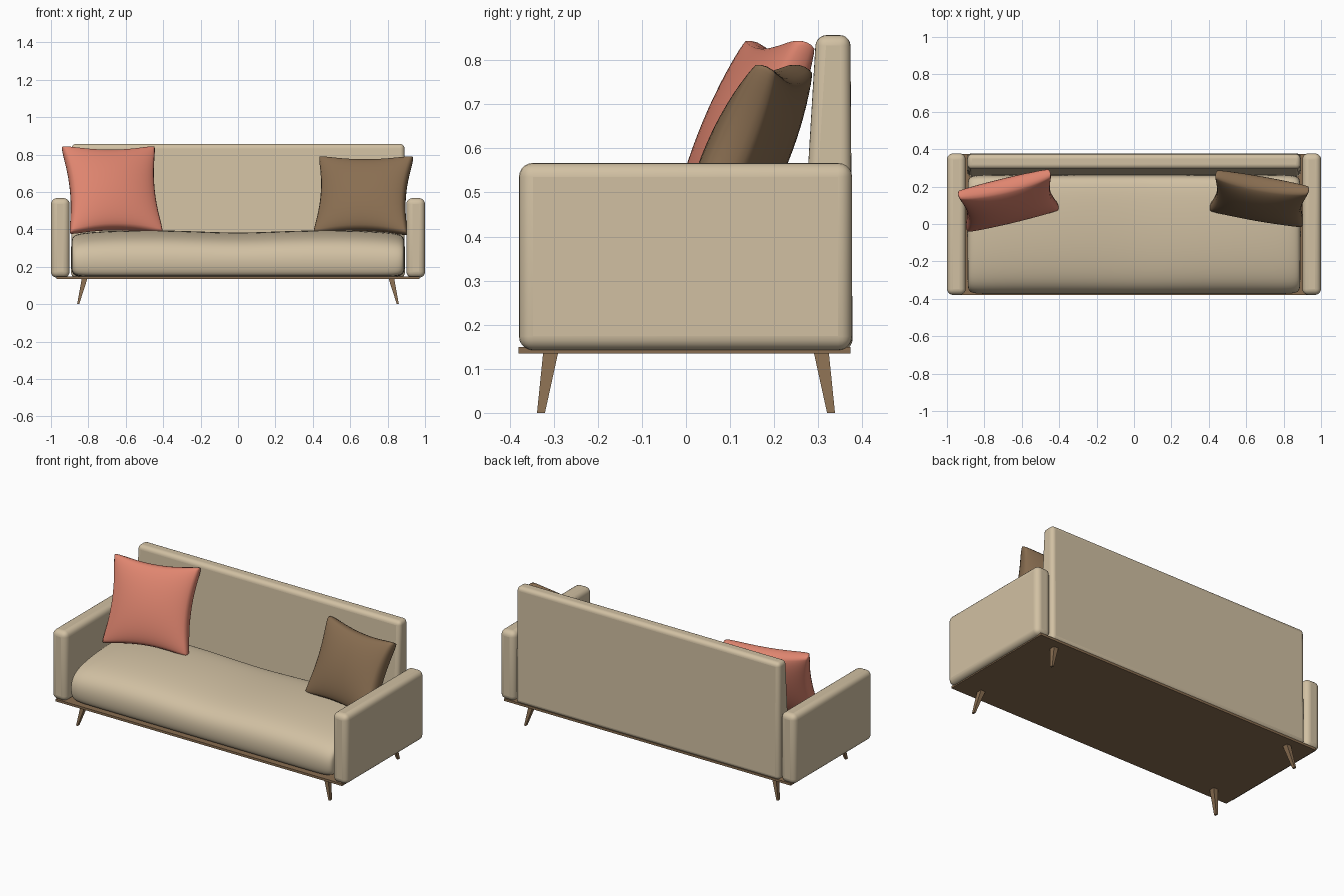
import bpy, bmesh, math
from mathutils import Matrix, Vector

if "Cube" in bpy.data.objects:
    bpy.data.objects.remove(bpy.data.objects["Cube"])


def material(name, rgb):
    m = bpy.data.materials.new(name)
    m.diffuse_color = (*rgb, 1)
    m.use_nodes = True
    m.node_tree.nodes["Principled BSDF"].inputs["Base Color"].default_value = m.diffuse_color
    return m


FABRIC = material("beige fabric", (0.64, 0.53, 0.365))
CORAL = material("coral fabric", (0.74, 0.235, 0.16))
BROWN = material("brown wood and fabric", (0.25, 0.155, 0.082))


def make(name, verts, faces, mat, angle=None):
    me = bpy.data.meshes.new(name)
    me.from_pydata(verts, [], faces)
    bm = bmesh.new()
    bm.from_mesh(me)
    bmesh.ops.remove_doubles(bm, verts=bm.verts, dist=1e-5)
    bmesh.ops.recalc_face_normals(bm, faces=bm.faces)
    bm.to_mesh(me)
    bm.free()
    me.materials.append(mat)
    ob = bpy.data.objects.new(name, me)
    bpy.context.collection.objects.link(ob)
    if angle:
        bpy.context.view_layer.objects.active = ob
        ob.select_set(True)
        bpy.ops.object.shade_smooth_by_angle(angle=math.radians(angle))
        ob.select_set(False)
    return ob


def block(name, bottom, top, z0, z1, mat, bevel=0, angle=None):
    """Box whose bottom and top rectangles (x0, x1, y0, y1) may differ."""
    verts = []
    for (x0, x1, y0, y1), z in ((bottom, z0), (top, z1)):
        verts += [(x0, y0, z), (x1, y0, z), (x1, y1, z), (x0, y1, z)]
    faces = [(0, 1, 2, 3), (4, 5, 6, 7)]
    faces += [(i, (i + 1) % 4, (i + 1) % 4 + 4, i + 4) for i in range(4)]
    ob = make(name, verts, faces, mat, angle)
    if bevel:
        b = ob.modifiers.new("rounding", "BEVEL")
        b.width, b.segments = bevel, 5
        b.limit_method = "NONE"
        for p in ob.data.polygons:
            p.use_smooth = True
    return ob


# Base board and splayed tapered legs
board = (-0.97, 0.97, -0.38, 0.373)
block("base_board", board, board, 0.135, 0.149, BROWN)
for sx, side in ((-1, "left"), (1, "right")):
    for sy, end in ((-1, "front"), (1, "back")):
        foot = (sx * 0.849, sx * 0.86, sy * 0.32, sy * 0.338)
        hip = (sx * 0.805, sx * 0.835, sy * 0.29, sy * 0.324)
        block(f"{end}_{side}_leg", foot, hip, 0, 0.137, BROWN)

    # Arms
    arm = (sx * 0.9, sx * 1.0, -0.379, 0.377)
    block(f"{side}_arm", arm, arm, 0.142, 0.567, FABRIC, 0.032, 40)

# Backrest, thinner towards the top
block("backrest", (-0.892, 0.892, 0.252, 0.378), (-0.89, 0.89, 0.295, 0.373),
      0.143, 0.857, FABRIC, 0.024, 40)

# Seat cushion: rounded section lofted along x
section = [(-0.33, 0.143), (-0.365, 0.155), (-0.378, 0.22), (-0.368, 0.29),
           (-0.32, 0.345), (-0.21, 0.378), (-0.05, 0.396), (0.12, 0.397),
           (0.225, 0.385), (0.26, 0.355), (0.264, 0.25), (0.262, 0.155),
           (0.23, 0.143)]
half = [(0.0, 0, -0.016), (0.2, 0, -0.008), (0.42, 0, 0), (0.65, 0, -0.003),
        (0.8, 0, -0.012), (0.855, 0.003, -0.018), (0.882, 0.014, -0.02),
        (0.892, 0.04, -0.02)]
stations = [(-x, e, d) for x, e, d in half[:0:-1]] + half
verts, faces = [], []
n = len(section)
for x, e, d in stations:
    for y, z in section:
        z += d * max(0, (z - 0.2) / 0.2)
        verts.append((x, -0.057 + (y + 0.057) * (1 - e / 0.32),
                      0.265 + (z - 0.265) * (1 - e / 0.12)))
for s in range(len(stations) - 1):
    for i in range(n):
        j = (i + 1) % n
        faces.append((s * n + i, s * n + j, s * n + n + j, s * n + n + i))
faces += [tuple(range(n)), tuple(range(len(verts) - n, len(verts)))]
seat = make("seat_cushion", verts, faces, FABRIC, 180)
seat.modifiers.new("smooth", "SUBSURF").levels = 2
seat.modifiers["smooth"].render_levels = 2


def pillow(name, centre, w, h, t, yaw, lean, mat, steps=24):
    """Square pillow with pulled-in sides, puffed middle and soft corners."""
    place = (Matrix.Translation(centre) @ Matrix.Rotation(math.radians(yaw), 4, "Z")
             @ Matrix.Rotation(math.radians(-lean), 4, "X"))
    verts, faces = [], []
    for side in (-1, 1):
        base = len(verts)
        for a in range(steps + 1):
            for b in range(steps + 1):
                u = math.sin(math.pi * (a / steps - 0.5))
                v = math.sin(math.pi * (b / steps - 0.5))
                soft = 1 - 0.045 * (u * v) ** 8
                x = w / 2 * u * (1 - 0.13 * (1 - v * v)) * soft
                z = h / 2 * v * (1 - 0.13 * (1 - u * u)) * soft
                puff = math.sqrt(max(0, (1 - u * u) * (1 - v * v)))
                rim = min(1, 4 * math.sqrt(max(0, min(1 - u * u, 1 - v * v))))
                y = side * (t / 2 - 0.018) * puff + side * 0.018 * rim
                verts.append(place @ Vector((x, y, z)))
        for a in range(steps):
            for b in range(steps):
                i = base + a * (steps + 1) + b
                faces.append((i, i + 1, i + steps + 2, i + steps + 1))
    return make(name, verts, faces, mat, 180)


# Throw pillows
pillow("coral_pillow", (-0.672, 0.125, 0.61), 0.53, 0.52, 0.17, 13.5, 22, CORAL)
pillow("brown_pillow", (0.67, 0.135, 0.58), 0.53, 0.47, 0.17, -10, 24, BROWN)
